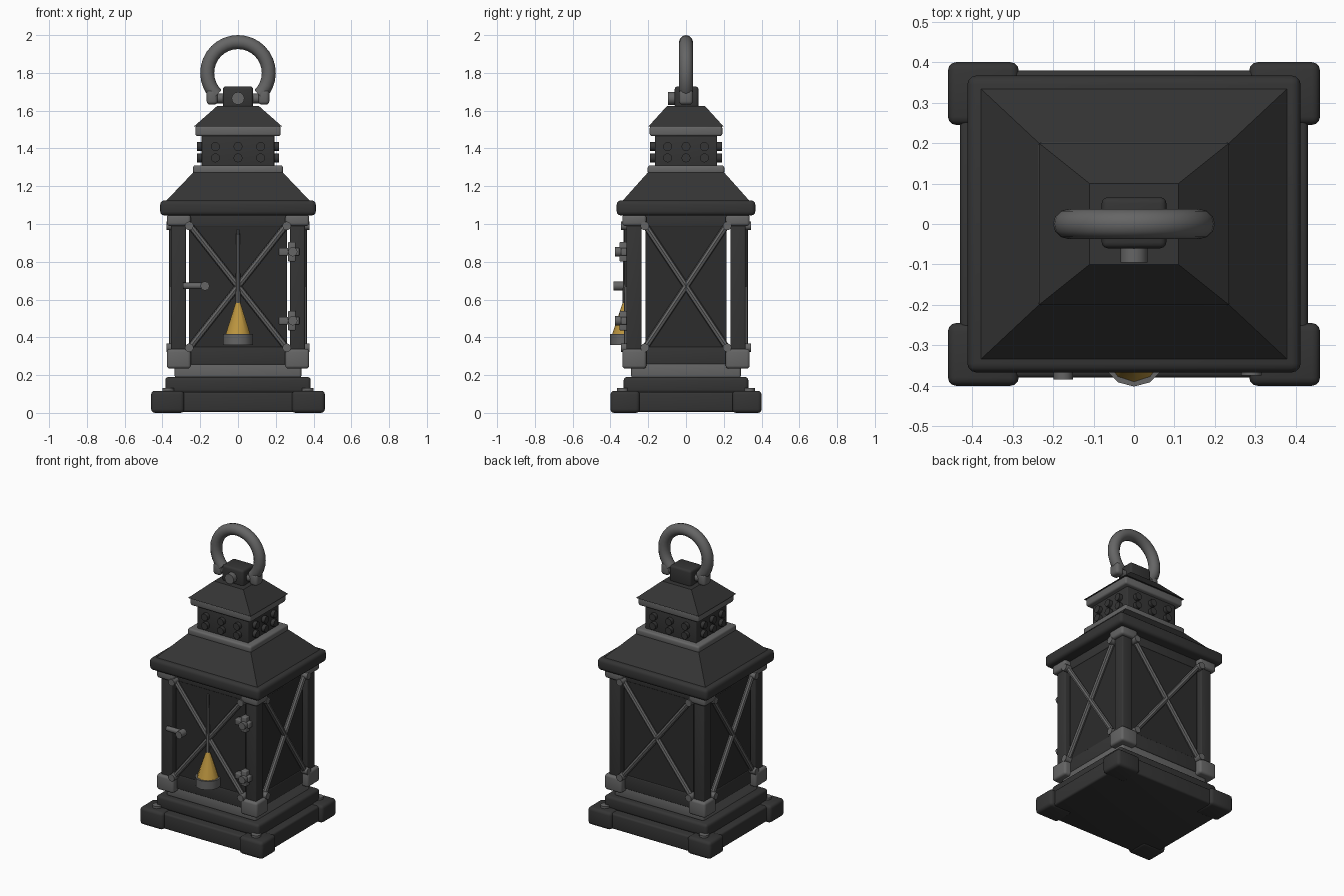
import bpy, bmesh, math
from mathutils import Vector, Matrix

if "Cube" in bpy.data.objects:
    bpy.data.objects.remove(bpy.data.objects["Cube"])


def material(name, rgb):
    m = bpy.data.materials.new(name)
    m.diffuse_color = (*rgb, 1)
    m.use_nodes = True
    m.node_tree.nodes["Principled BSDF"].inputs["Base Color"].default_value = m.diffuse_color
    return m


DARK = material("dark_iron", (0.035, 0.035, 0.035))
PANE = material("dark_pane", (0.025, 0.025, 0.025))
GREY = material("grey_metal", (0.13, 0.13, 0.13))
GOLD = material("gold", (0.5, 0.3, 0.05))


def finish(name, bm, mat):
    bmesh.ops.recalc_face_normals(bm, faces=bm.faces)
    me = bpy.data.meshes.new(name)
    bm.to_mesh(me)
    bm.free()
    me.materials.append(mat)
    ob = bpy.data.objects.new(name, me)
    bpy.context.collection.objects.link(ob)
    return ob


def box(name, lo, hi, mat, bevel=0.0, seg=3):
    lo, hi = Vector(lo), Vector(hi)
    bm = bmesh.new()
    bmesh.ops.create_cube(bm, size=1)
    for v in bm.verts:
        v.co = (lo + hi) / 2 + v.co * (hi - lo)
    if bevel:
        bmesh.ops.bevel(bm, geom=bm.edges[:], offset=bevel, segments=seg,
                        profile=0.5, affect='EDGES')
    return finish(name, bm, mat)


def slab(name, x, y, z0, z1, mat, bevel=0.012):
    return box(name, (-x, -y, z0), (x, y, z1), mat, bevel)


def frustum(name, x0, y0, z0, x1, y1, z1, mat):
    bm = bmesh.new()
    bmesh.ops.create_cube(bm, size=2)
    for v in bm.verts:
        a, b, c = (x0, y0, z0) if v.co.z < 0 else (x1, y1, z1)
        v.co = (v.co.x * a, v.co.y * b, c)
    return finish(name, bm, mat)


def rod(name, p, q, r, mat, r2=None, n=12):
    p, q = Vector(p), Vector(q)
    d = q - p
    bm = bmesh.new()
    rot = Vector((0, 0, 1)).rotation_difference(d).to_matrix().to_4x4()
    bmesh.ops.create_cone(bm, cap_ends=True, segments=n, radius1=r,
                          radius2=r if r2 is None else r2, depth=d.length,
                          matrix=Matrix.Translation((p + q) / 2) @ rot)
    return finish(name, bm, mat)


def corners(name, lo, hi, mat, bevel):
    for sx in (-1, 1):
        for sy in (-1, 1):
            a, b = (sx * lo[0], sy * lo[1], lo[2]), (sx * hi[0], sy * hi[1], hi[2])
            box(name, [min(i) for i in zip(a, b)], [max(i) for i in zip(a, b)], mat, bevel)


# stepped base with corner feet and rivets
slab("base_slab", 0.43, 0.38, 0.005, 0.11, DARK)
corners("base_foot", (0.285, 0.245, 0), (0.46, 0.4, 0.117), DARK, 0.02)
for sx in (-1, 1):
    for sy in (-1, 1):
        rod("foot_rivet", (sx * 0.37, sy * 0.335, 0.1), (sx * 0.37, sy * 0.335, 0.131), 0.03, GREY)
slab("base_step", 0.385, 0.33, 0.105, 0.19, DARK, 0.018)
slab("base_plinth", 0.335, 0.29, 0.185, 0.265, GREY)

# body frame: posts, corner brackets, rails
corners("post", (0.275, 0.235, 0.25), (0.355, 0.315, 1.05), DARK, 0.008)
corners("lower_bracket", (0.25, 0.21, 0.235), (0.377, 0.337, 0.338), GREY, 0.015)
corners("upper_bracket", (0.25, 0.21, 0.99), (0.377, 0.337, 1.05), GREY, 0.015)
slab("lower_rail", 0.335, 0.295, 0.255, 0.35, DARK, 0.006)
slab("upper_rail", 0.335, 0.295, 0.985, 1.05, DARK, 0.006)

# panes and crossed bars on all four sides
for s in (-1, 1):
    fy, fx = s * 0.282, s * 0.322
    box("pane", (-0.26, fy - 0.01, 0.34), (0.26, fy + 0.01, 1.0), PANE)
    box("pane", (fx - 0.01, -0.215, 0.34), (fx + 0.01, 0.215, 1.0), PANE)
    for t in (-1, 1):
        rod("cross_bar", (-t * 0.26, s * 0.31, 0.34), (t * 0.26, s * 0.31, 1.0), 0.017, GREY, n=8)
        rod("cross_bar", (s * 0.348, -t * 0.22, 0.34), (s * 0.348, t * 0.22, 1.0), 0.017, GREY, n=8)
        for z in (0.345, 0.99):
            rod("bar_rivet", (t * 0.258, s * 0.29, z), (t * 0.258, s * 0.345, z), 0.023, GREY)
            rod("bar_rivet", (s * 0.33, t * 0.218, z), (s * 0.379, t * 0.218, z), 0.023, GREY)

# front ornament: cup, gold cone, thin stem
rod("candle_cup", (0, -0.322, 0.36), (0, -0.322, 0.418), 0.08, GREY, n=12)
rod("candle_cone", (0, -0.322, 0.418), (0, -0.322, 0.59), 0.068, GOLD, 0.011, n=10)
rod("candle_stem", (0, -0.322, 0.57), (0, -0.322, 0.97), 0.014, GREY, 0.009, n=8)

# door latch and hinges
rod("latch_bar", (-0.29, -0.343, 0.672), (-0.17, -0.343, 0.672), 0.017, GREY)
rod("latch_knob", (-0.175, -0.33, 0.672), (-0.175, -0.385, 0.672), 0.024, GREY)
for z in (0.853, 0.488):
    box("hinge_leaf", (0.215, -0.345, z - 0.02), (0.325, -0.3, z + 0.02), GREY, 0.006)
    box("hinge_plate", (0.265, -0.352, z - 0.052), (0.305, -0.3, z + 0.052), GREY, 0.006)
    rod("hinge_pin", (0.29, -0.34, z), (0.29, -0.375, z), 0.025, GREY)

# roof
slab("roof_eave", 0.412, 0.367, 1.045, 1.125, DARK, 0.022)
frustum("roof", 0.388, 0.343, 1.115, 0.235, 0.2, 1.275, DARK)
slab("roof_collar", 0.238, 0.203, 1.265, 1.31, GREY)

# vented chimney
slab("chimney", 0.192, 0.165, 1.3, 1.475, DARK, 0.006)
for z in (1.35, 1.41):
    for i in (-1, 0, 1):
        for s in (-1, 1):
            rod("vent_stud", (i * 0.12, s * 0.15, z), (i * 0.12, s * 0.19, z), 0.024, DARK)
            rod("vent_stud", (s * 0.18, i * 0.097, z), (s * 0.216, i * 0.097, z), 0.024, DARK)
slab("chimney_collar", 0.226, 0.192, 1.465, 1.52, GREY)
frustum("cap", 0.235, 0.2, 1.515, 0.11, 0.1, 1.625, DARK)

# hanger block, bolt and ring
box("hanger_block", (-0.08, -0.06, 1.615), (0.08, 0.066, 1.728), DARK, 0.015)
rod("hanger_bolt", (0, -0.04, 1.665), (0, -0.095, 1.665), 0.034, GREY)
for s in (-1, 1):
    rod("ring_pin", (s * 0.07, 0, 1.665), (s * 0.12, 0, 1.665), 0.026, GREY)
    box("ring_cuff", (s * 0.137 - 0.029, -0.037, 1.632), (s * 0.137 + 0.029, 0.037, 1.712), GREY, 0.018)
bm = bmesh.new()
start, sweep = math.radians(-46), math.radians(272)
c = Vector((0, 0, 1.8))
ring = bmesh.ops.create_circle(bm, cap_ends=False, segments=12, radius=0.037)["verts"]
out = Vector((math.cos(start), 0, math.sin(start)))
for v in ring:
    v.co = c + out * (0.163 + v.co.x) + Vector((0, v.co.y, 0))
bmesh.ops.spin(bm, geom=bm.verts[:] + bm.edges[:], cent=c, axis=(0, -1, 0),
               angle=sweep, steps=24, use_duplicate=False)
bmesh.ops.holes_fill(bm, edges=bm.edges[:], sides=12)
finish("carry_ring", bm, GREY)

# smooth shading with crisp edges
bpy.ops.object.select_all(action='SELECT')
bpy.context.view_layer.objects.active = bpy.context.collection.objects[0]
bpy.ops.object.shade_smooth_by_angle(angle=math.radians(35))
